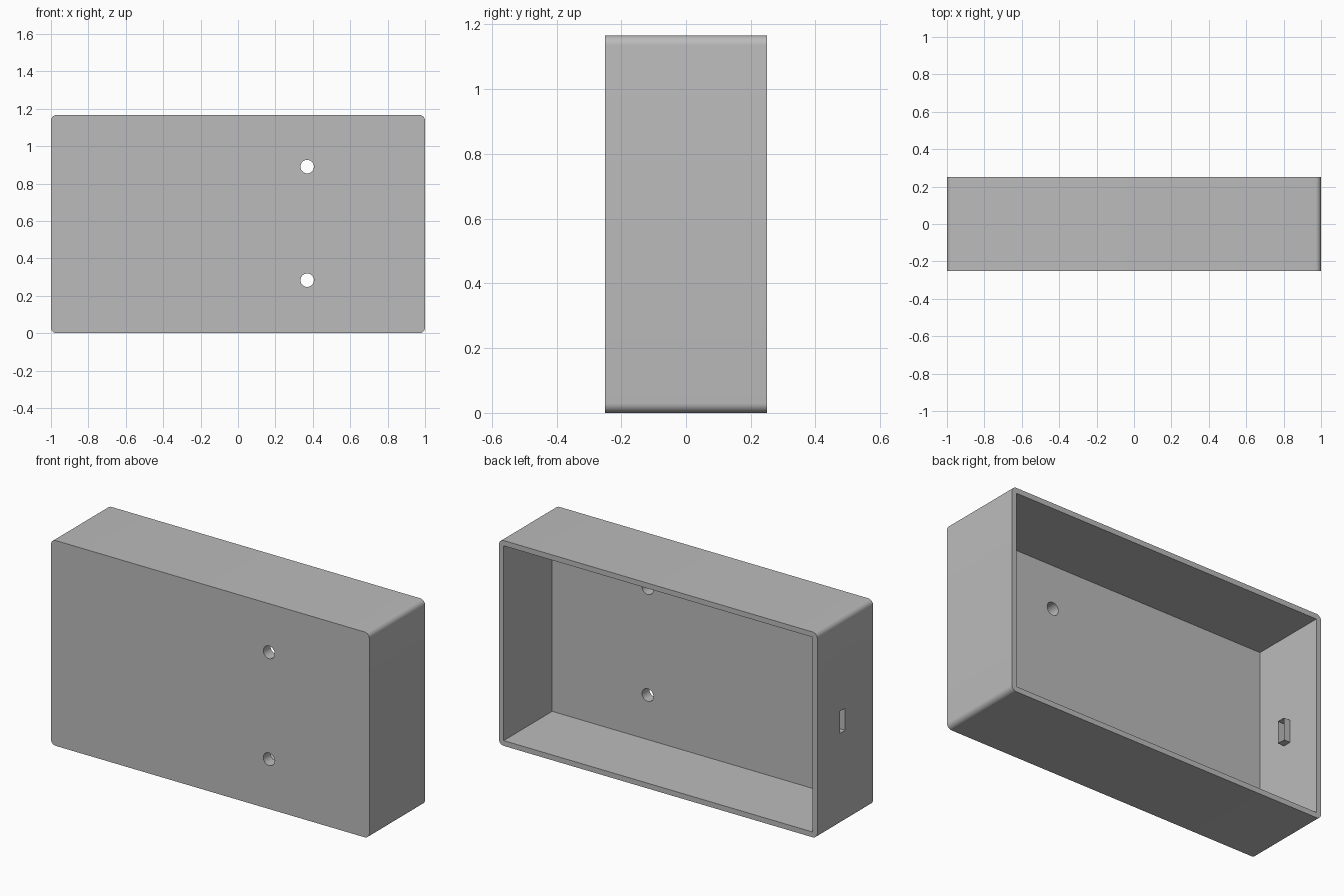
import bpy
import bmesh
import math
from mathutils import Matrix, Vector

if "Cube" in bpy.data.objects:
    bpy.data.objects.remove(bpy.data.objects["Cube"], do_unlink=True)

HEIGHT, DEPTH, WALL = 1.166, 0.5, 0.03
FLOOR_Y = -0.185

grey = bpy.data.materials.new("plain grey")
grey.use_nodes = True
grey.diffuse_color = (0.5, 0.5, 0.5, 1)
grey.node_tree.nodes["Principled BSDF"].inputs["Base Color"].default_value = grey.diffuse_color


def make_object(name, bm):
    mesh = bpy.data.meshes.new(name)
    bm.to_mesh(mesh)
    bm.free()
    mesh.materials.append(grey)
    obj = bpy.data.objects.new(name, mesh)
    bpy.context.collection.objects.link(obj)
    return obj


def block(low, high):
    bm = bmesh.new()
    low, high = Vector(low), Vector(high)
    size = Matrix.Diagonal((*(high - low), 1))
    bmesh.ops.create_cube(bm, size=1, matrix=Matrix.Translation((low + high) / 2) @ size)
    return bm


def cut(target, cutter):
    mod = target.modifiers.new("cut", "BOOLEAN")
    mod.operation = "DIFFERENCE"
    mod.solver = "EXACT"
    mod.object = cutter
    bpy.context.view_layer.objects.active = target
    bpy.ops.object.modifier_apply(modifier=mod.name)
    bpy.data.objects.remove(cutter, do_unlink=True)


# Outer shell with four rounded corners running front to back
bm = block((-1, -DEPTH / 2, 0), (1, DEPTH / 2, HEIGHT))
corners = [e for e in bm.edges if abs((e.verts[0].co - e.verts[1].co).y) > 0.1]
bmesh.ops.bevel(bm, geom=corners, offset=WALL, segments=8, profile=0.5, affect="EDGES")
case = make_object("case_shell", bm)

# Cavity open at the back
cut(case, make_object("cavity_cutter", block(
    (-1 + WALL, FLOOR_Y, WALL), (1 - WALL, DEPTH, HEIGHT - WALL))))

# Two round holes through the front panel
for z in (0.283, 0.89):
    bm = bmesh.new()
    place = Matrix.Translation((0.37, -0.22, z)) @ Matrix.Rotation(math.pi / 2, 4, "X")
    bmesh.ops.create_cone(bm, cap_ends=True, segments=40, radius1=0.036,
                          radius2=0.036, depth=0.2, matrix=place)
    cut(case, make_object("hole_cutter", bm))

# Upright slot through the side wall
slot_low, slot_high = (0.0, 0.52), (0.048, 0.646)
cut(case, make_object("slot_cutter", block((-1.1, *slot_low), (-0.9, *slot_high))))

# Thin open sleeve carrying the slot a little way inside
bm = block((-1 + WALL, *slot_low), (-0.93, *slot_high))
ends = [f for f in bm.faces if abs(f.normal.x) > 0.9]
bmesh.ops.delete(bm, geom=ends, context="FACES")
make_object("slot_sleeve", bm)

# Smooth rounded corners and holes, keep the edges sharp
bpy.ops.object.select_all(action="DESELECT")
case.select_set(True)
bpy.context.view_layer.objects.active = case
bpy.ops.object.shade_smooth_by_angle(angle=math.radians(30))
